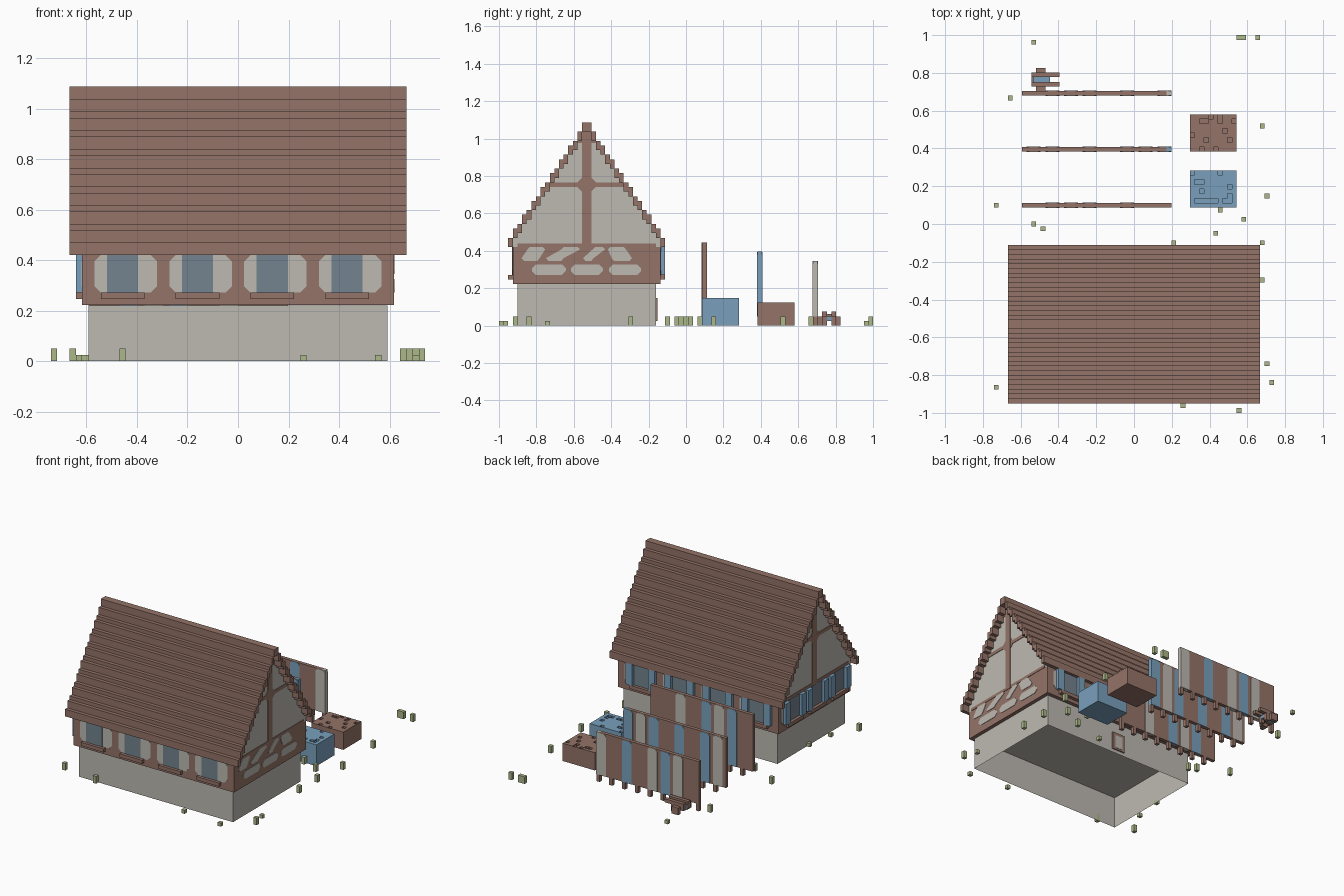
import bpy, bmesh
from math import ceil
from mathutils import Vector

if "Cube" in bpy.data.objects:
    bpy.data.objects.remove(bpy.data.objects["Cube"])

V = 2 / 81  # block size; coordinates below count blocks (y runs 0..81)


def material(name, r, g, b):
    m = bpy.data.materials.new(name)
    m.diffuse_color = [(c / 255) ** 2.2 for c in (r, g, b)] + [1]
    m.use_nodes = True
    m.node_tree.nodes["Principled BSDF"].inputs["Base Color"].default_value = m.diffuse_color
    return m


BROWN = material("timber_brown", 147, 115, 104)
BEIGE = material("plaster_beige", 188, 184, 176)
BLUE = material("paint_blue", 121, 159, 187)
GLASS = material("window_slate", 115, 129, 141)
GREEN = material("plant_green", 170, 182, 136)


def pos(x, j, z):
    return Vector((x * V, (j - 40.5) * V, z * V))


def finish(bm, name, mat):
    bmesh.ops.recalc_face_normals(bm, faces=bm.faces[:])
    me = bpy.data.meshes.new(name)
    bm.to_mesh(me)
    bm.free()
    me.materials.append(mat)
    ob = bpy.data.objects.new(name, me)
    bpy.context.collection.objects.link(ob)
    return ob


def loft(name, lower, upper, mat):
    """Solid between two matching outlines."""
    bm = bmesh.new()
    a = [bm.verts.new(p) for p in lower]
    b = [bm.verts.new(p) for p in upper]
    bm.faces.new(a)
    bm.faces.new(b)
    for k in range(len(a)):
        n = (k + 1) % len(a)
        bm.faces.new((a[k], a[n], b[n], b[k]))
    return finish(bm, name, mat)


def box(name, x0, x1, j0, j1, z0, z1, mat):
    c = [(x0, j0), (x1, j0), (x1, j1), (x0, j1)]
    return loft(name, [pos(x, j, z0) for x, j in c], [pos(x, j, z1) for x, j in c], mat)


# Upper storey wall frames: u along the wall, z up, d outward
SIDES = {
    "front": lambda u, z, d: pos(u, 3 - d, z),
    "back": lambda u, z, d: pos(u, 35 + d, z),
    "left": lambda u, z, d: pos(-25 - d, u, z),
    "right": lambda u, z, d: pos(25 + d, u, z),
    "base_back": lambda u, z, d: pos(u, 34 + d, z),
}


def on_wall(name, side, pts, d, mat):
    f = SIDES[side]
    return loft(name, [f(u, z, 0) for u, z in pts], [f(u, z, d) for u, z in pts], mat)


def rect(u0, u1, z0, z1):
    return [(u0, z0), (u1, z0), (u1, z1), (u0, z1)]


def rounded(u0, u1, z0, z1, c):
    return [(u0 + c, z0), (u1 - c, z0), (u1, z0 + c), (u1, z1 - c),
            (u1 - c, z1), (u0 + c, z1), (u0, z1 - c), (u0, z0 + c)]


# Stone base, open underneath
base = box("base_walls", -24, 24, 4, 34, 0, 8.96, BEIGE)
bm = bmesh.new()
bm.from_mesh(base.data)
bmesh.ops.delete(bm, geom=[f for f in bm.faces if f.normal.z < -0.5], context='FACES')
bm.to_mesh(base.data)
bm.free()
on_wall("base_opening_frame", "base_back", rect(-2, 2, 1, 6), 0.3, BROWN)
on_wall("base_opening", "base_back", rect(-1.2, 1.2, 1.5, 5.2), 0.38, BEIGE)

# Timber storey
box("upper_storey", -25, 25, 3, 35, 9, 17, BROWN)

# Stepped roof rows and the ridge
rise = [17 + ceil(1.5 * i) for i in range(16)] + [42]
for i, b in enumerate(rise[:-1]):
    for j in (2 + i, 35 - i):
        box("roof_row", -27, 27, j, j + 1, b, b + 2, BROWN)
box("roof_ridge", -27, 27, 18, 20, 42, 44, BROWN)

# Plastered attic that follows the underside of the steps
half = []
for i in range(1, 17):
    half += [(2 + i, rise[i]), (3 + i, rise[i])]
outline = [(3, 17)] + half[:-1] + [(38 - j, z) for j, z in reversed(half[:-1])] + [(35, 17)]
loft("attic", [pos(-25, j, z) for j, z in outline], [pos(25, j, z) for j, z in outline], BEIGE)

# Gable beams
for side in ("left", "right"):
    on_wall("gable_post", side, rect(18, 20, 17, 42), 0.15, BROWN)
    on_wall("gable_crossbeam", side, rect(11, 27, 30, 31), 0.12, BROWN)
    on_wall("gable_sill_beam", side, rect(4, 34, 17, 17.8), 0.12, BROWN)
    on_wall("gable_peak", side, rect(17, 21, 39.5, 40), 0.1, BROWN)
    for s in (-1, 1):
        for dz in (-1, 1):
            z = 30.5 + dz * 0.5
            on_wall("gable_bracket", side,
                    [(19 + s, z), (19 + s * 2, z), (19 + s, z + dz)], 0.1, BROWN)

# Plaster infill on the right-hand timber frame
for u0, u1 in ((7.1, 14.5), (15.6, 22.5), (23.8, 30.8)):
    on_wall("lower_infill", "right", rounded(u0, u1, 11, 13.2, 0.8), 0.12, BEIGE)
for a, b, c, d in ((4.9, 8.8, 10, 6.2), (10.2, 14, 17.6, 13.5),
                   (18.2, 20.5, 23, 20.3), (24.4, 28.8, 27.5, 23.6)):
    lo0, lo1, hi1, hi0 = a, b, c, d
    on_wall("upper_infill", "right", [(lo0, 14.6), (lo0 + .5, 14), (lo1 - .5, 14), (lo1, 14.6),
            (hi1, 16.5), (hi1 - .5, 17), (hi0 + .5, 17), (hi0, 16.5)], 0.12, BEIGE)


# Windows: panes and sill, with raised shutters on the rear and left walls
def window(side, c, shutters):
    on_wall("window_infill", side, rounded(c - 4.5, c + 5.5, 11, 17, 1), 0.12, BEIGE)
    on_wall("window_panes", side, rect(c - 2.5, c + 2.5, 11, 17), 0.2, GLASS)
    on_wall("window_sill", side, rect(c - 3.5, c + 3.5, 10, 11), 1, BROWN)
    if shutters:
        for u in (c - 4.5, c + 2.5):
            on_wall("shutter", side, rect(u, u + 2, 11, 17), 1, BLUE)


for c in (-18.5, -6.5, 5.5, 17.5):
    window("front", c, False)
    window("back", c, True)
for c in (8.5, 18.5, 28.5):
    window("left", c, True)

# Three plank fences on short legs; stripe letters run from +x to -x
FENCES = [(44, 18, "NNGNLGLN"), (56, 16, "LGLNLNLG"), (68, 14, "GNLNGLGN")]
PAINT = {"G": BEIGE, "L": BLUE}
for j, top, stripes in FENCES:
    end = PAINT.get(stripes[0], BROWN)
    box("fence_panel", -24, 7, j, j + 1, 2, top, BROWN)
    box("fence_end", 7, 8, j, j + 1, 2, top, end)
    for k, s in enumerate(stripes):
        x = 8 - 4 * k
        box("fence_leg", x - 1, x, j, j + 1, 0, 2, BROWN)
        if s in PAINT:
            pts = [(x - 3, 2), (x, 2), (x, top - .7), (x - .6, top - .05),
                   (x - 2.4, top - .05), (x - 3, top - .7)]
            loft("fence_stripe", [pos(u, j - .1, z) for u, z in pts],
                 [pos(u, j + 1.1, z) for u, z in pts], PAINT[s])
box("fence_back_leg", -24, -23, 68, 69, 0, 2, BROWN)


# Crates with one-block pits in the top
def pitted_crate(name, j0, height, pits, mat):
    bm = bmesh.new()
    grid = [[bm.verts.new(pos(12 + a, j0 + b, height)) for b in range(9)] for a in range(11)]
    cells = {(a, b): bm.faces.new((grid[a][b], grid[a + 1][b], grid[a + 1][b + 1], grid[a][b + 1]))
             for a in range(10) for b in range(8)}
    rim = [e for e in bm.edges if e.is_boundary]
    dug = [cells[a, 7 - r] for a, r in pits]
    skirt = bmesh.ops.extrude_edge_only(bm, edges=rim)["geom"]
    for v in skirt:
        if isinstance(v, bmesh.types.BMVert):
            v.co.z = 0
    bmesh.ops.holes_fill(bm, edges=[e for e in bm.edges if e.is_boundary], sides=0)
    for f in dug:
        res = bmesh.ops.extrude_discrete_faces(bm, faces=[f])["faces"]
        bmesh.ops.translate(bm, verts=list(res[0].verts), vec=(0, 0, -V))
    finish(bm, name, mat)


pitted_crate("blue_crate", 44, 6, [(0, 0), (6, 0), (1, 2), (2, 2), (8, 3), (2, 4), (8, 5),
             (1, 6), (2, 6), (3, 6), (4, 6), (5, 6), (7, 6), (8, 6)], BLUE)
pitted_crate("brown_crate", 56, 5, [(2, 1), (3, 1), (4, 0), (6, 0), (6, 1), (9, 1), (7, 3),
             (0, 4), (3, 5), (8, 5), (2, 7), (5, 7)], BROWN)

# Handcart
box("cart_bed", -22, -18, 71, 72, 1, 2, BLUE)
for j, w in ((70, 69), (72, 73)):
    box("cart_side", -22, -18, j, j + 1, 1, 3, BROWN)
    box("cart_handle", -18, -16, j, j + 1, 2, 3, BROWN)
    box("cart_leg", -19, -18, j, j + 1, 0, 1, BROWN)
    box("cart_wheel", -21, -19, w, w + 1, 0, 2, BROWN)
box("cart_front", -22, -21.6, 71, 72, 1, 2.5, BROWN)

# Grass tufts: x, y, height
TUFTS = [(-22, 79, 1), (22, 80, 2), (23, 80, 2), (26, 80, 2), (-27, 67, 2), (27, 61, 2), (28, 46, 2),
         (18, 43, 2), (23, 41, 2), (17, 38, 2), (27, 36, 2), (8, 36, 1), (-22, 40, 2), (-20, 39, 2),
         (-30, 44, 2), (27, 28, 2), (28, 10, 1), (29, 6, 2), (10, 1, 1), (22, 0, 1), (-30, 5, 2),
         (-19, 3, 2), (-26, 12, 1), (-25, 20, 1)]
for x, j, h in TUFTS:
    box("grass_tuft", x, x + 1, j, j + 1, 0, h, GREEN)
